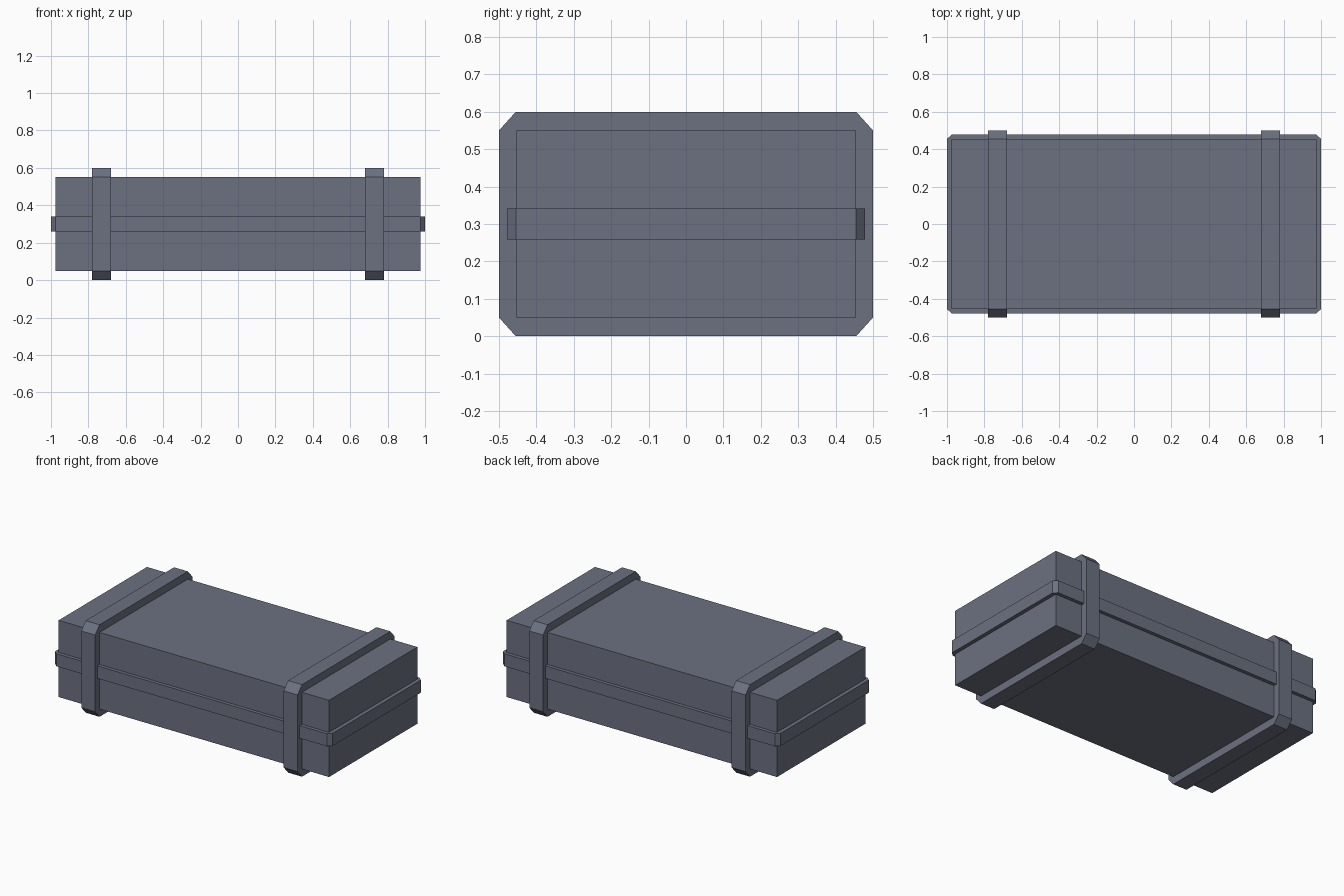
import bpy, bmesh
from mathutils import Vector

if "Cube" in bpy.data.objects:
    bpy.data.objects.remove(bpy.data.objects["Cube"])

MID = 0.3                                   # height of the case centre
BODY = Vector((0.975, 0.455, 0.25))         # half sizes of the case

# Dark blue-grey finish shared by all parts
finish_mat = bpy.data.materials.new("dark_blue_grey")
finish_mat.diffuse_color = (0.15, 0.165, 0.22, 1)
finish_mat.use_nodes = True
finish_mat.node_tree.nodes["Principled BSDF"].inputs["Base Color"].default_value = finish_mat.diffuse_color


def finish(name, bm):
    bmesh.ops.recalc_face_normals(bm, faces=bm.faces)
    mesh = bpy.data.meshes.new(name)
    bm.to_mesh(mesh)
    bm.free()
    mesh.materials.append(finish_mat)
    obj = bpy.data.objects.new(name, mesh)
    bpy.context.collection.objects.link(obj)
    return obj


def octagon(a, b, ca, cb):
    """Rectangle of half sizes a, b with cut corners."""
    return [(a, -b + cb), (a, b - cb), (a - ca, b), (-a + ca, b),
            (-a, b - cb), (-a, -b + cb), (-a + ca, -b), (a - ca, -b)]


def band(name, a, b, ca, cb, half_width, place):
    """Closed chamfered hoop; its inner side is sunk into the case."""
    outer = octagon(a, b, ca, cb)
    inner = octagon(a - 1.5 * ca, b - 1.5 * cb, ca, cb)
    bm = bmesh.new()
    rings = [[bm.verts.new(place(u, v, w)) for u, v in loop]
             for loop, w in ((outer, -half_width), (outer, half_width),
                             (inner, half_width), (inner, -half_width))]
    for r in range(4):
        p, q = rings[r], rings[(r + 1) % 4]
        for i in range(8):
            j = (i + 1) % 8
            bm.faces.new((p[i], p[j], q[j], q[i]))
    return finish(name, bm)


# Case body
bm = bmesh.new()
bmesh.ops.create_cube(bm, size=2)
bmesh.ops.scale(bm, vec=BODY, verts=bm.verts)
bmesh.ops.translate(bm, vec=(0, 0, MID), verts=bm.verts)
finish("case_body", bm)

# Horizontal band around the middle
band("middle_band", 1.0, 0.478, 0.025, 0.023, 0.041,
     lambda u, v, w: (u, v, MID + w))

# Two upright straps wrapped around the case
for side, x in (("left", -0.73), ("right", 0.73)):
    band(side + "_strap", 0.5, 0.3, 0.045, 0.05, 0.05,
         lambda u, v, w: (x + w, u, MID + v))
